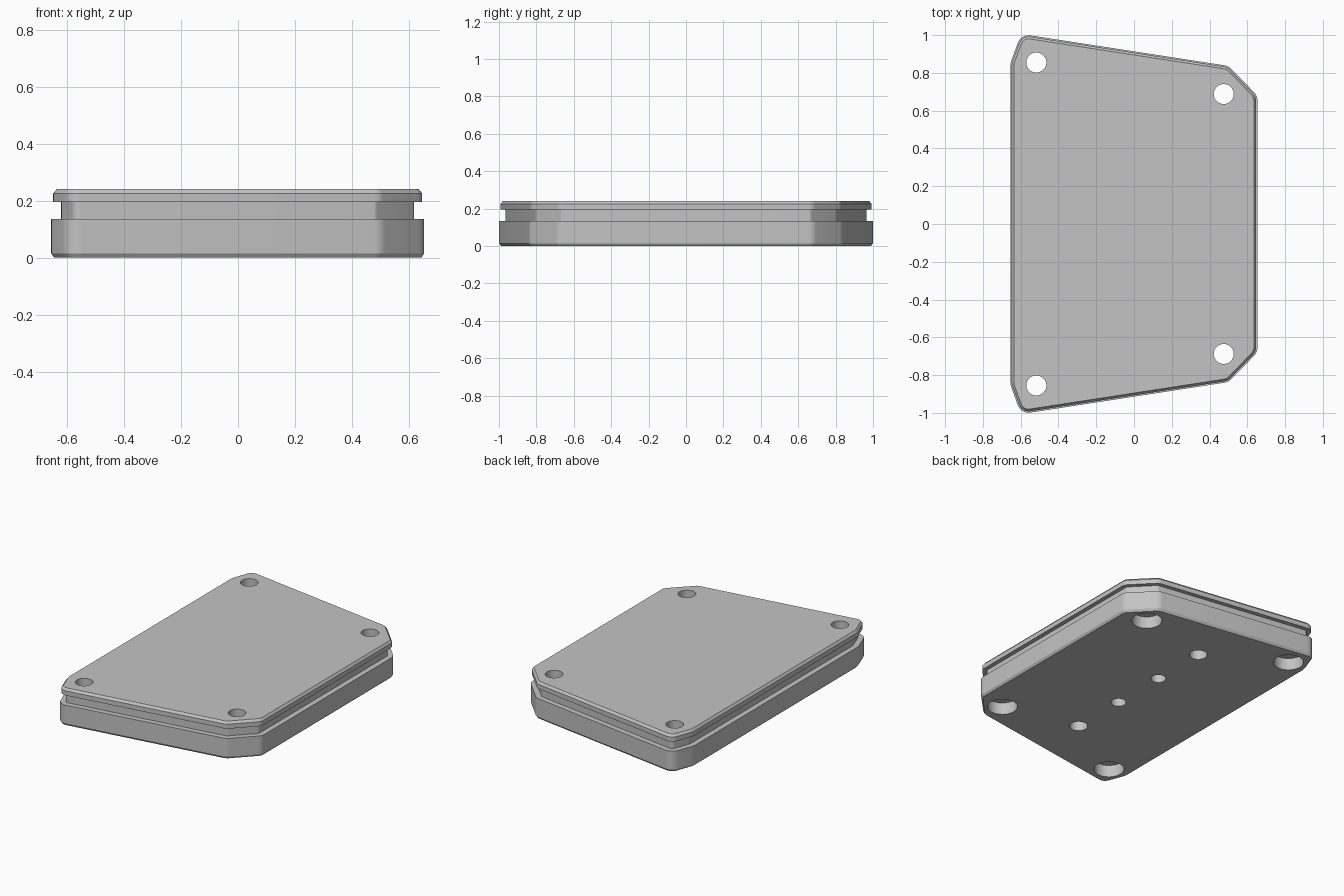
import bpy
import bmesh
import math
from mathutils import Vector

if "Cube" in bpy.data.objects:
    bpy.data.objects.remove(bpy.data.objects["Cube"], do_unlink=True)

grey = bpy.data.materials.new("plain_grey")
grey.use_nodes = True
colour = (0.55, 0.55, 0.55, 1)
grey.diffuse_color = colour
grey.node_tree.nodes["Principled BSDF"].inputs["Base Color"].default_value = colour

# Plan outline: corner x, corner y, fillet radius; mirrored front to back
half = [(0.653, 0.68, 0.06), (0.5, 0.837, 0.06),
        (-0.598, 1.006, 0.06), (-0.655, 0.85, 0.12)]
corners = half + [(x, -y, r) for x, y, r in reversed(half)]


def outline(inset, z, steps=6):
    """Rounded outline moved inwards by inset."""
    ring = []
    for i, (x, y, radius) in enumerate(corners):
        p = Vector((x, y))
        d_in = (p - Vector(corners[i - 1][:2])).normalized()
        d_out = (Vector(corners[(i + 1) % len(corners)][:2]) - p).normalized()
        turn = d_in.angle(d_out)
        normal = Vector((-d_in.y, d_in.x))
        # Fillet centre is shared by all insets
        centre = p - d_in * radius * math.tan(turn / 2) + normal * radius
        start = math.atan2(-normal.y, -normal.x)
        for k in range(steps + 1):
            a = start + turn * k / steps
            r = radius - inset
            ring.append((centre.x + r * math.cos(a), centre.y + r * math.sin(a), z))
    return ring


def circle(x, y, r, z, sides=40):
    return [(x + r * math.cos(math.tau * k / sides),
             y + r * math.sin(math.tau * k / sides), z) for k in range(sides)]


def loft(bm, rings):
    """Closed solid through rings from bottom to top."""
    loops = [[bm.verts.new(co) for co in ring] for ring in rings]
    n = len(loops[0])
    for low, high in zip(loops, loops[1:]):
        for k in range(n):
            j = (k + 1) % n
            bm.faces.new((low[k], low[j], high[j], high[k]))
    bm.faces.new(loops[0][::-1])
    bm.faces.new(loops[-1])


def make_object(name, solids):
    bm = bmesh.new()
    for rings in solids:
        loft(bm, rings)
    bmesh.ops.recalc_face_normals(bm, faces=bm.faces)
    mesh = bpy.data.meshes.new(name)
    bm.to_mesh(mesh)
    bm.free()
    mesh.materials.append(grey)
    ob = bpy.data.objects.new(name, mesh)
    bpy.context.collection.objects.link(ob)
    return ob


# Hole cutters: counterbored screw holes and a row of blind holes underneath
holes = []
for side in (-1, 1):
    for x, y in ((-0.517, 0.855), (0.475, 0.688)):
        steps = [(0.092, -0.05), (0.092, 0.08), (0.053, 0.08), (0.053, 0.3)]
        holes.append([circle(x, y * side, r, z) for r, z in steps])
    for y, r in ((0.19, 0.046), (0.57, 0.055)):
        holes.append([circle(-0.035, y * side, r, z) for z in (-0.05, 0.1)])
cutter = make_object("hole_cutter", holes)
cutter.hide_render = True

# Stacked parts as (inset, height) sections
parts = {
    "base": [(0.01, 0), (0, 0.015), (0, 0.135)],
    "recessed_neck": [(0.035, 0.135), (0.035, 0.195)],
    "lid": [(0.007, 0.195), (0.007, 0.225), (0.019, 0.24)],
}
for name, sections in parts.items():
    ob = make_object(name, [[outline(i, z) for i, z in sections]])
    cut = ob.modifiers.new("holes", "BOOLEAN")
    cut.operation = "DIFFERENCE"
    cut.solver = "EXACT"
    cut.object = cutter
    bpy.ops.object.select_all(action="DESELECT")
    ob.select_set(True)
    bpy.context.view_layer.objects.active = ob
    bpy.ops.object.modifier_apply(modifier=cut.name)
    bpy.ops.object.shade_smooth_by_angle(angle=math.radians(25))

bpy.data.objects.remove(cutter, do_unlink=True)
